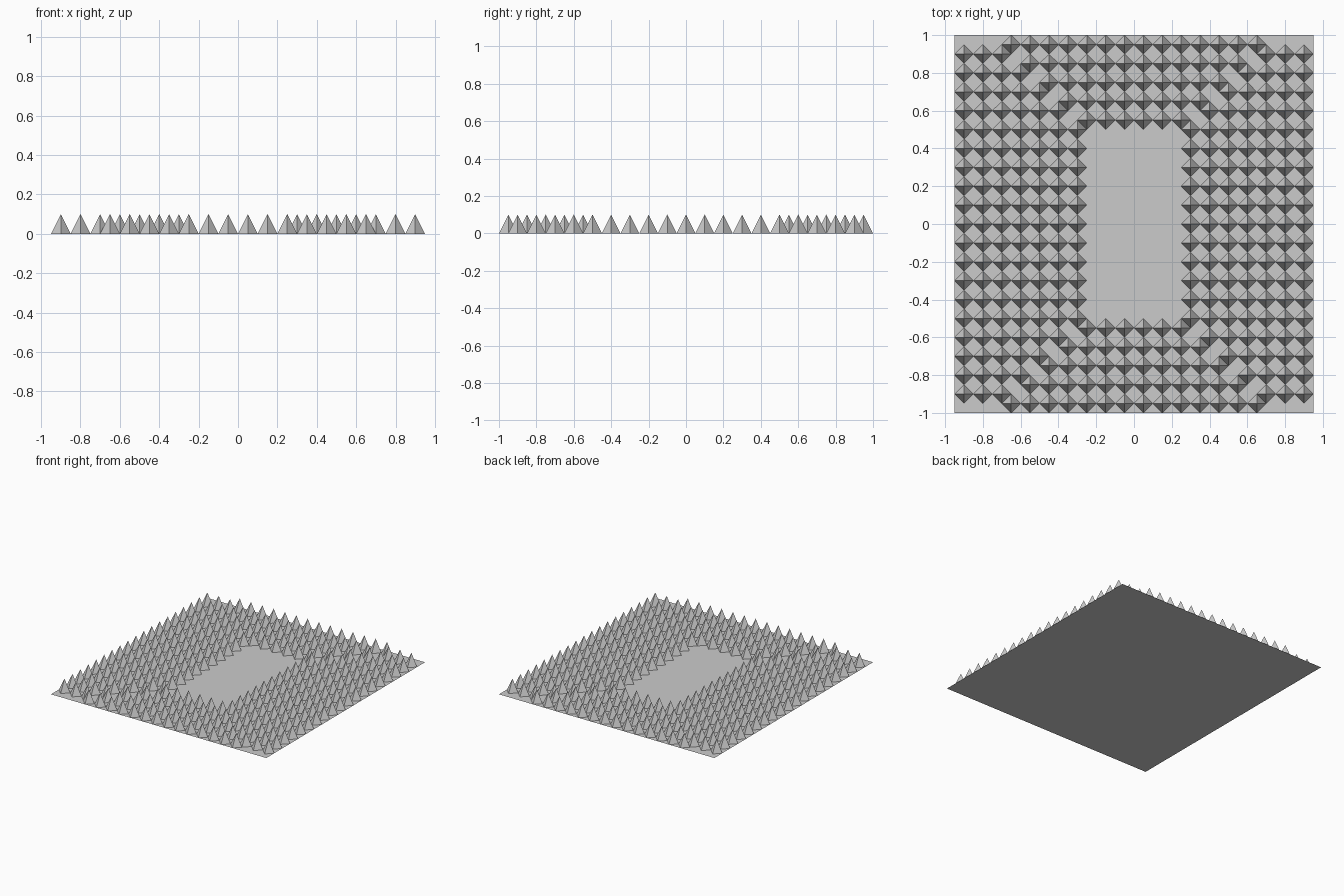
import bpy, bmesh
from mathutils import Matrix

if "Cube" in bpy.data.objects:
    bpy.data.objects.remove(bpy.data.objects["Cube"])

R = 0.05   # half diagonal of a spike's diamond base
H = 0.10   # spike height


def finish(bm, name):
    mesh = bpy.data.meshes.new(name)
    bm.to_mesh(mesh)
    bm.free()
    obj = bpy.data.objects.new(name, mesh)
    bpy.context.collection.objects.link(obj)
    return obj


def make_spikes(name, centres):
    bm = bmesh.new()
    for x, y in centres:
        apex = bm.verts.new((x, y, H))
        ring = [bm.verts.new((x + dx * R, y + dy * R, 0))
                for dx, dy in ((1, 0), (0, 1), (-1, 0), (0, -1))]
        for i in range(4):
            bm.faces.new((ring[i], ring[(i + 1) % 4], apex))
    return finish(bm, name)


# thin flat base sheet
bm = bmesh.new()
bmesh.ops.create_grid(bm, x_segments=1, y_segments=1, size=1,
                      matrix=Matrix.Diagonal((0.95, 1.0, 1.0, 1.0)))
finish(bm, "base_sheet")

# side columns: seven each side, longer toward the outside
side = []
for k in range(7):
    n = min(5 + k, 9)
    for s in (-1, 1):
        side += [(s * (0.3 + 0.1 * k), 0.1 * j) for j in range(-n, n + 1)]
make_spikes("side_spikes", side)

# front and back rows: five each end, wider toward the outside
ends = []
for k in range(5):
    n = 6 + 2 * k
    for s in (-1, 1):
        ends += [(-0.25 - 0.1 * k + 0.1 * i, s * (0.55 + 0.1 * k)) for i in range(n)]
make_spikes("end_spikes", ends)
